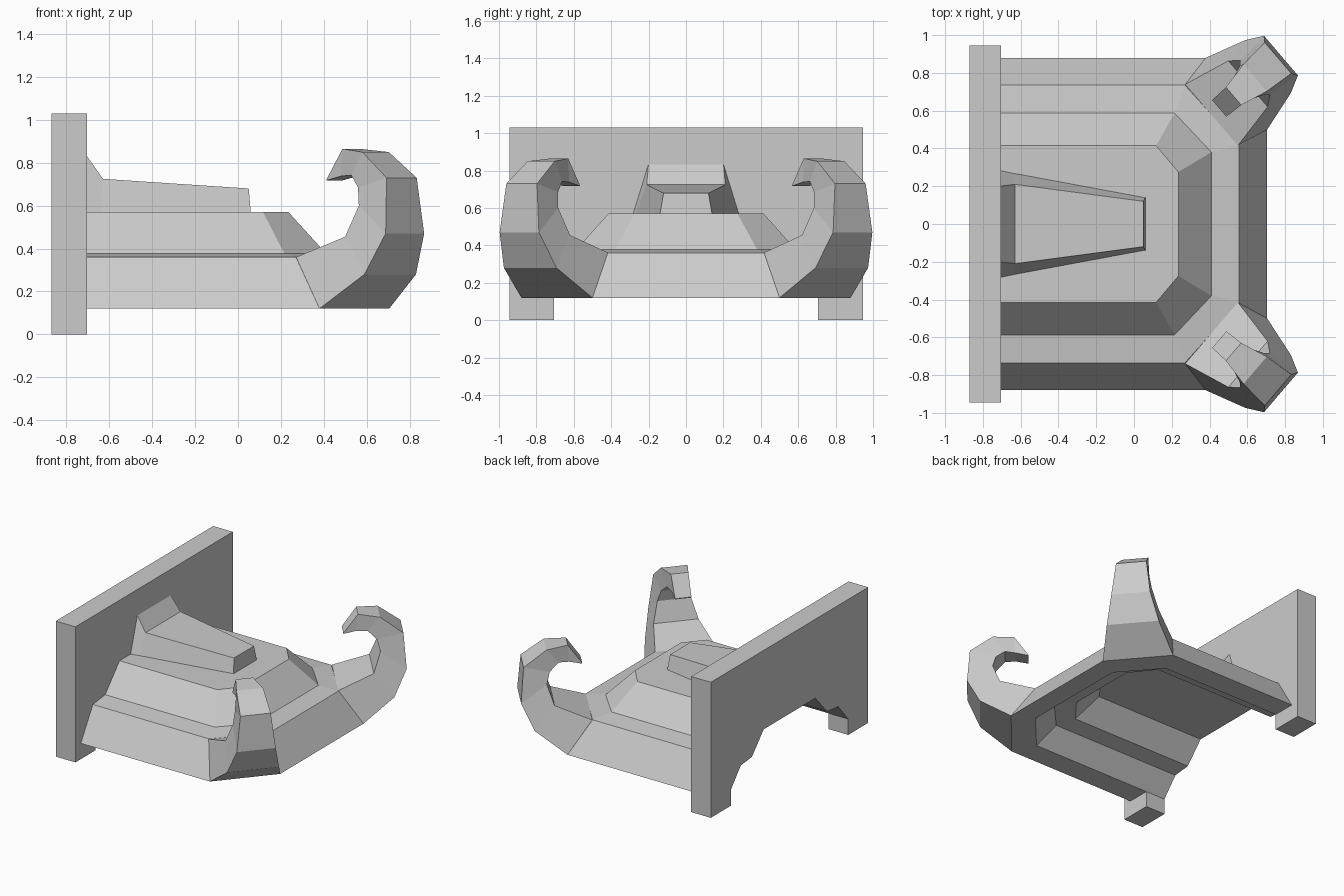
import bpy, bmesh
from mathutils import Vector

if "Cube" in bpy.data.objects:
    bpy.data.objects.remove(bpy.data.objects["Cube"])


def finish(name, bm):
    bmesh.ops.remove_doubles(bm, verts=bm.verts, dist=0.0005)
    bmesh.ops.recalc_face_normals(bm, faces=bm.faces)
    me = bpy.data.meshes.new(name)
    bm.to_mesh(me)
    bm.free()
    ob = bpy.data.objects.new(name, me)
    bpy.context.collection.objects.link(ob)
    return ob


def loft(name, rings, closed=True, cap_start=True, cap_end=True):
    bm = bmesh.new()
    rows = [[bm.verts.new(p) for p in r] for r in rings]
    n = len(rows[0])
    for a, b in zip(rows, rows[1:]):
        for i in range(n if closed else n - 1):
            j = (i + 1) % n
            bm.faces.new((a[i], a[j], b[j], b[i]))
    if cap_start:
        bm.faces.new(rows[0])
    if cap_end:
        bm.faces.new(rows[-1])
    return finish(name, bm)


# Wall plate with a stepped opening along its lower edge
half = [(0.945, 1.03), (0.945, 0), (0.705, 0), (0.705, 0.12),
        (0.585, 0.26), (0.45, 0.275), (0.31, 0.43)]
outline = half + [(-y, z) for y, z in reversed(half)]
bm = bmesh.new()
face = bm.faces.new([bm.verts.new((-0.87, y, z)) for y, z in outline])
ext = bmesh.ops.extrude_face_region(bm, geom=[face], use_keep_orig=True)
bmesh.ops.translate(bm, vec=(0.165, 0, 0),
                    verts=[v for v in ext["geom"] if isinstance(v, bmesh.types.BMVert)])
finish("wall_plate", bm)


# Stepped canopy roof: hollow inside, then rim, then two outer tiers
def tier(side, corner_x, front_x, front_y, z):
    pts = [(-0.71, side), (corner_x, side), (front_x, front_y)]
    pts += [(x, -y) for x, y in reversed(pts)]
    return [(x, y, z) for x, y in pts]


loft("canopy_roof", [
    tier(0.31, 0.06, 0.14, 0.20, 0.43),
    tier(0.45, 0.16, 0.30, 0.27, 0.275),
    tier(0.585, 0.22, 0.42, 0.37, 0.26),
    tier(0.705, 0.30, 0.55, 0.42, 0.12),
    tier(0.88, 0.38, 0.705, 0.50, 0.12),
    tier(0.735, 0.27, 0.555, 0.415, 0.36),
    tier(0.587, 0.215, 0.41, 0.38, 0.378),
    tier(0.415, 0.117, 0.235, 0.275, 0.57),
], closed=False)

# Tapered ridge block flaring up against the wall
ridge = [(-0.71, 0.285, -0.71, 0.20, 0.84), (-0.64, 0.27, -0.63, 0.21, 0.725),
         (0.06, 0.14, 0.05, 0.12, 0.68)]
loft("ridge_block", [[(xb, -b, 0.565), (xb, b, 0.565), (xt, t, z), (xt, -t, z)]
                     for xb, b, xt, t, z in ridge])

# Curled corner horns: outer and inner (reach, height, half width) per section
horn = [((0.0, 0.12, 0.25), (-0.174, 0.36, 0.214)),
        ((0.22, 0.28, 0.185), (0.08, 0.455, 0.16)),
        ((0.31, 0.47, 0.138), (0.13, 0.60, 0.12)),
        ((0.29, 0.73, 0.108), (0.108, 0.685, 0.10)),
        ((0.13, 0.85, 0.095), (0.045, 0.742, 0.075)),
        ((-0.02, 0.865, 0.062), (-0.03, 0.738, 0.06)),
        ((-0.12, 0.724, 0.058), (-0.12, 0.718, 0.058))]
out, across = Vector((0.76, 0.65)), Vector((0.65, -0.76))
for side, label in ((1, "back"), (-1, "front")):
    rings = []
    for outer, inner in horn:
        ring = []
        for (t, z, w), signs in ((outer, (-1, 1)), (inner, (1, -1))):
            for s in signs:
                p = Vector((0.5425, 0.69)) + out * t + across * (w * s)
                ring.append((p.x, p.y * side, z))
        rings.append(ring)
    loft("corner_horn_" + label, rings)
